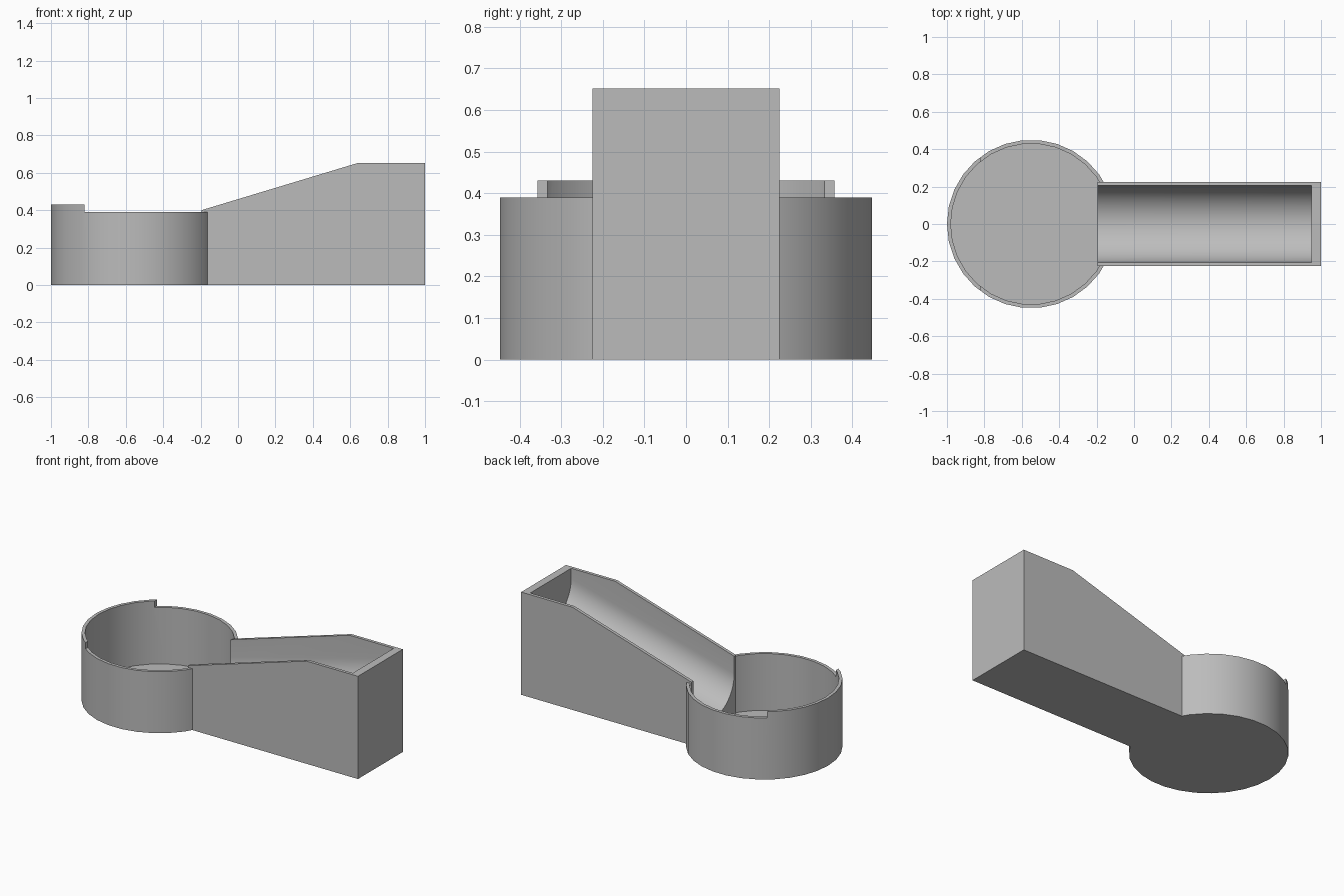
import bpy, bmesh, math

cube = bpy.data.objects.get("Cube")
if cube:
    bpy.data.objects.remove(cube, do_unlink=True)

grey = bpy.data.materials.new("plain grey")
grey.use_nodes = True
COLOUR = (0.5, 0.5, 0.5, 1)
grey.diffuse_color = COLOUR
grey.node_tree.nodes["Principled BSDF"].inputs["Base Color"].default_value = COLOUR


def loft(name, ring_a, ring_b):
    """Closed solid between two matching rings of points."""
    bm = bmesh.new()
    a = [bm.verts.new(p) for p in ring_a]
    b = [bm.verts.new(p) for p in ring_b]
    bm.faces.new(a)
    bm.faces.new(b[::-1])
    n = len(a)
    for i in range(n):
        j = (i + 1) % n
        bm.faces.new((a[i], b[i], b[j], a[j]))
    bmesh.ops.recalc_face_normals(bm, faces=bm.faces)
    mesh = bpy.data.meshes.new(name)
    bm.to_mesh(mesh)
    bm.free()
    mesh.materials.append(grey)
    obj = bpy.data.objects.new(name, mesh)
    bpy.context.collection.objects.link(obj)
    return obj


def disc(name, radius, z0, z1, sides=30):
    def ring(z):
        return [(BOWL_X + radius * math.cos(math.tau * i / sides),
                 radius * math.sin(math.tau * i / sides), z) for i in range(sides)]
    return loft(name, ring(z0), ring(z1))


def box(name, x0, x1, y, z0, z1):
    def ring(z):
        return [(x0, -y, z), (x1, -y, z), (x1, y, z), (x0, y, z)]
    return loft(name, ring(z0), ring(z1))


def combine(target, tool, operation):
    """Apply a boolean and discard the tool."""
    mod = target.modifiers.new("cut", 'BOOLEAN')
    mod.operation = operation
    mod.solver = 'EXACT'
    mod.object = tool
    bpy.context.view_layer.objects.active = target
    bpy.ops.object.modifier_apply(modifier=mod.name)
    bpy.data.objects.remove(tool, do_unlink=True)


BOWL_X, RAMP_X, RAMP_Y = -0.55, -0.195, 0.225

# Round bowl with a raised lip at the far end
bowl = disc("bowl_and_ramp", 0.45, 0, 0.43)
combine(bowl, box("lip_cutter", -0.82, 0.2, 0.6, 0.39, 0.6), 'DIFFERENCE')
combine(bowl, disc("bowl_cutter", 0.43, 0.03, 0.7), 'DIFFERENCE')

# Ramp block with a sloping top
side = [(RAMP_X, 0), (1, 0), (1, 0.652), (0.64, 0.652), (RAMP_X, 0.40)]
ramp = loft("ramp", *[[(x, y, z) for x, z in side] for y in (-RAMP_Y, RAMP_Y)])
combine(bowl, ramp, 'UNION')

# U-shaped trough running down the ramp into the bowl
R, STEPS = 0.205, 24


def trough_ring(x):
    axis = 0.29 + 0.26 * (x - RAMP_X)
    arc = [(x, -R * math.cos(math.pi * i / STEPS), axis - R * math.sin(math.pi * i / STEPS))
           for i in range(STEPS + 1)]
    return [(x, -R, 1)] + arc + [(x, R, 1)]


combine(bowl, loft("trough_cutter", trough_ring(-0.25), trough_ring(0.95)), 'DIFFERENCE')

bpy.ops.object.select_all(action='DESELECT')
bowl.select_set(True)
bpy.context.view_layer.objects.active = bowl
bpy.ops.object.shade_smooth_by_angle(angle=math.radians(30))
